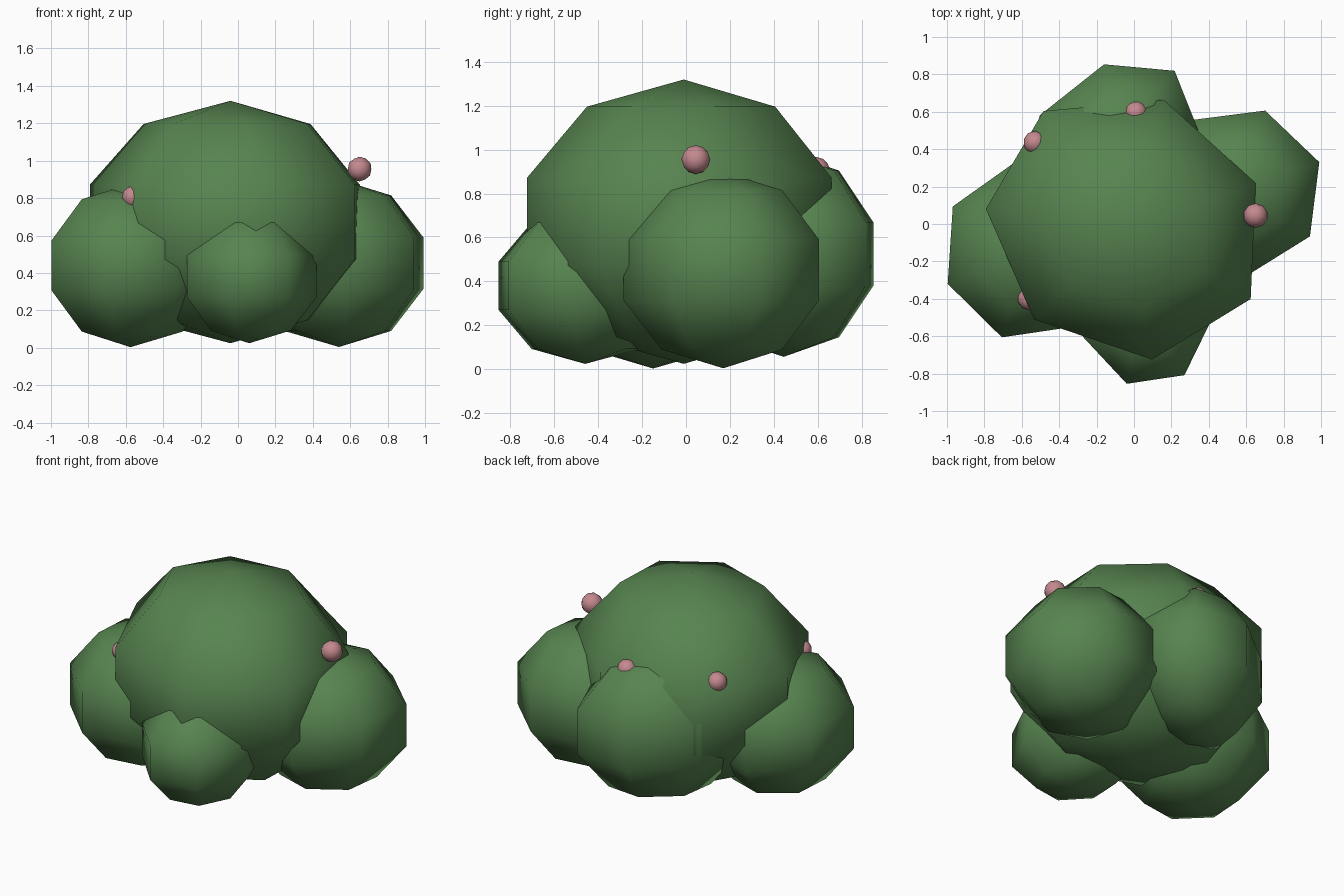
import bpy
import bmesh
from math import atan2, radians, sin
from mathutils import Matrix, Vector

cube = bpy.data.objects.get("Cube")
if cube:
    bpy.data.objects.remove(cube, do_unlink=True)


def make_material(name, rgb):
    mat = bpy.data.materials.new(name)
    mat.use_nodes = True
    color = (*rgb, 1.0)
    mat.diffuse_color = color
    mat.node_tree.nodes["Principled BSDF"].inputs["Base Color"].default_value = color
    return mat


def finish(name, bm, mat):
    for face in bm.faces:
        face.smooth = True
    mesh = bpy.data.meshes.new(name)
    bm.to_mesh(mesh)
    bm.free()
    mesh.materials.append(mat)
    obj = bpy.data.objects.new(name, mesh)
    bpy.context.collection.objects.link(obj)
    return obj


def leaf_clump(name, center, size, turn):
    """Seven-sided, five-ring ellipsoid with one corner on its own x axis."""
    bm = bmesh.new()
    bmesh.ops.create_uvsphere(bm, u_segments=7, v_segments=5, radius=1)
    corner = max(bm.verts, key=lambda v: v.co.x).co
    align = Matrix.Rotation(-atan2(corner.y, corner.x), 4, "Z")
    bm.transform(Matrix.Rotation(radians(turn), 4, "Z")
                 @ Matrix.Diagonal((*size, 1)) @ align)
    obj = finish(name, bm, leaf_green)
    obj.location = center


def blossom(name, center, radius):
    bm = bmesh.new()
    bmesh.ops.create_icosphere(bm, subdivisions=2, radius=radius)
    obj = finish(name, bm, blossom_pink)
    obj.location = center


leaf_green = make_material("leaf green", (0.095, 0.23, 0.08))
blossom_pink = make_material("blossom pink", (0.55, 0.25, 0.275))

# Leaf clumps
leaf_clump("main_clump", (-0.04, -0.01, 0.672), (0.81, 0.735, 0.648), -30.5)
leaf_clump("left_clump", (0.54, 0.17, 0.452), (0.503, 0.48, 0.448), 19.6)
leaf_clump("right_clump", (-0.575, -0.15, 0.44), (0.504, 0.476, 0.437), 98.4)
leaf_clump("front_clump", (0.06, -0.46, 0.38), (0.438, 0.378, 0.356), 98.5)
leaf_clump("back_clump", (-0.117, 0.445, 0.525), (0.405, 0.533, 0.469), -51.6)

# Blossoms
blossom("left_blossom", (0.65, 0.045, 0.955), 0.066)
blossom("back_blossom", (0.01, 0.595, 0.905), 0.062)
blossom("back_right_blossom", (-0.53, 0.435, 0.905), 0.062)
blossom("front_right_blossom", (-0.56, -0.4, 0.805), 0.062)
